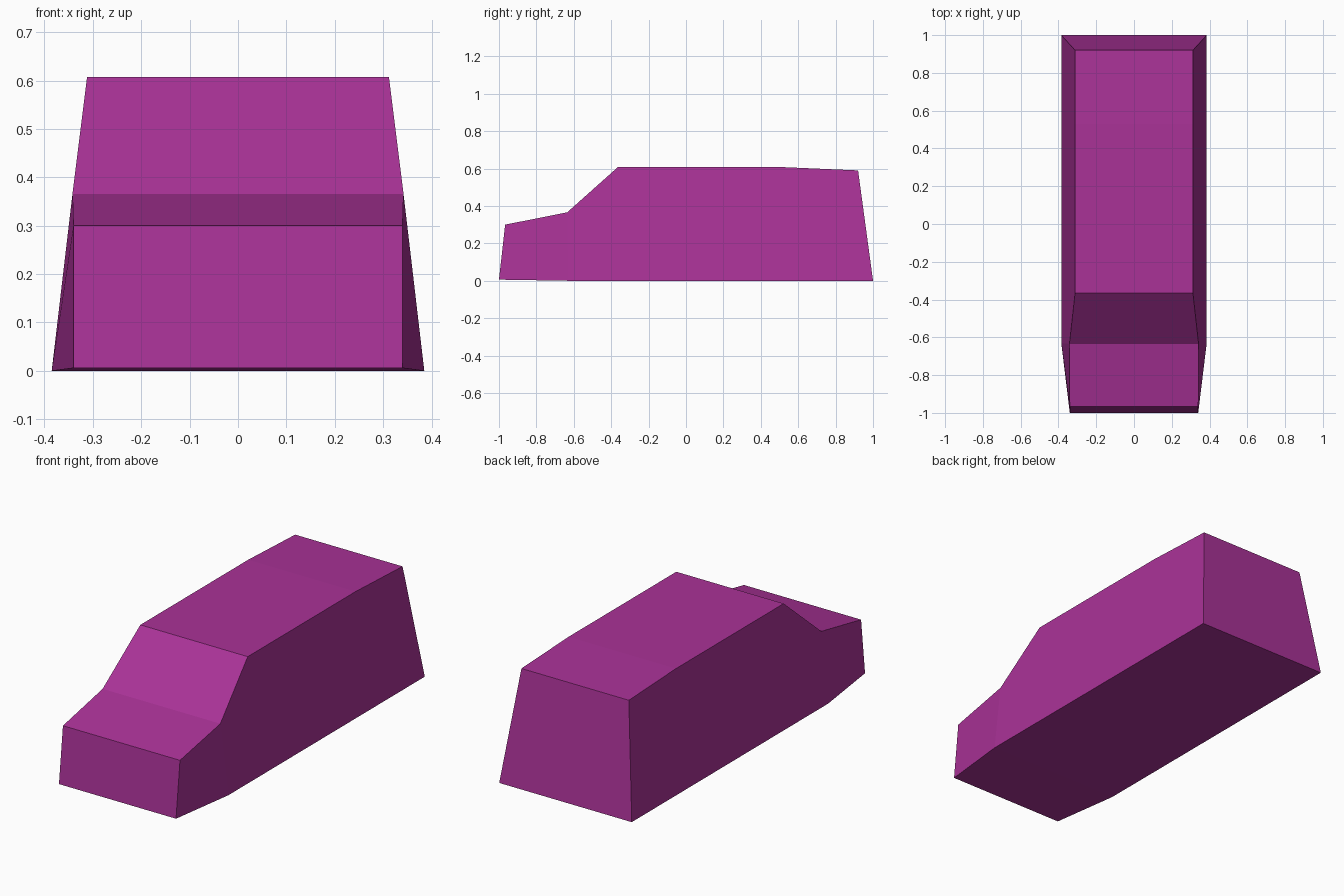
import bpy
import bmesh

cube = bpy.data.objects.get("Cube")
if cube:
    bpy.data.objects.remove(cube, do_unlink=True)

# Single paint colour
paint = bpy.data.materials.new("purple_paint")
paint.use_nodes = True
colour = (0.40, 0.032, 0.31, 1.0)
paint.diffuse_color = colour
paint.node_tree.nodes["Principled BSDF"].inputs["Base Color"].default_value = colour

# Cross-sections from nose to tail:
# floor (y, half width, z), then top edge (y, half width, z)
stations = [
    ((-1.0, 0.34, 0.006), (-0.967, 0.34, 0.30)),    # nose
    ((-0.63, 0.385, 0.0), (-0.635, 0.342, 0.366)),  # windscreen base
    ((-0.365, 0.385, 0.0), (-0.365, 0.312, 0.607)), # roof front
    ((0.53, 0.385, 0.0), (0.53, 0.312, 0.607)),     # roof bend
    ((1.0, 0.385, 0.0), (0.92, 0.312, 0.59)),       # tail
]

# Van body, lofted through the sections
bm = bmesh.new()
rings = []
for (fy, fw, fz), (ty, tw, tz) in stations:
    ring = [(-fw, fy, fz), (fw, fy, fz), (tw, ty, tz), (-tw, ty, tz)]
    rings.append([bm.verts.new(co) for co in ring])
for a, b in zip(rings, rings[1:]):
    for i in range(4):
        j = (i + 1) % 4
        bm.faces.new((a[i], a[j], b[j], b[i]))
bm.faces.new(rings[0])
bm.faces.new(rings[-1])
bmesh.ops.recalc_face_normals(bm, faces=bm.faces)

mesh = bpy.data.meshes.new("van_body")
bm.to_mesh(mesh)
bm.free()
mesh.materials.append(paint)
body = bpy.data.objects.new("van_body", mesh)
bpy.context.collection.objects.link(body)
